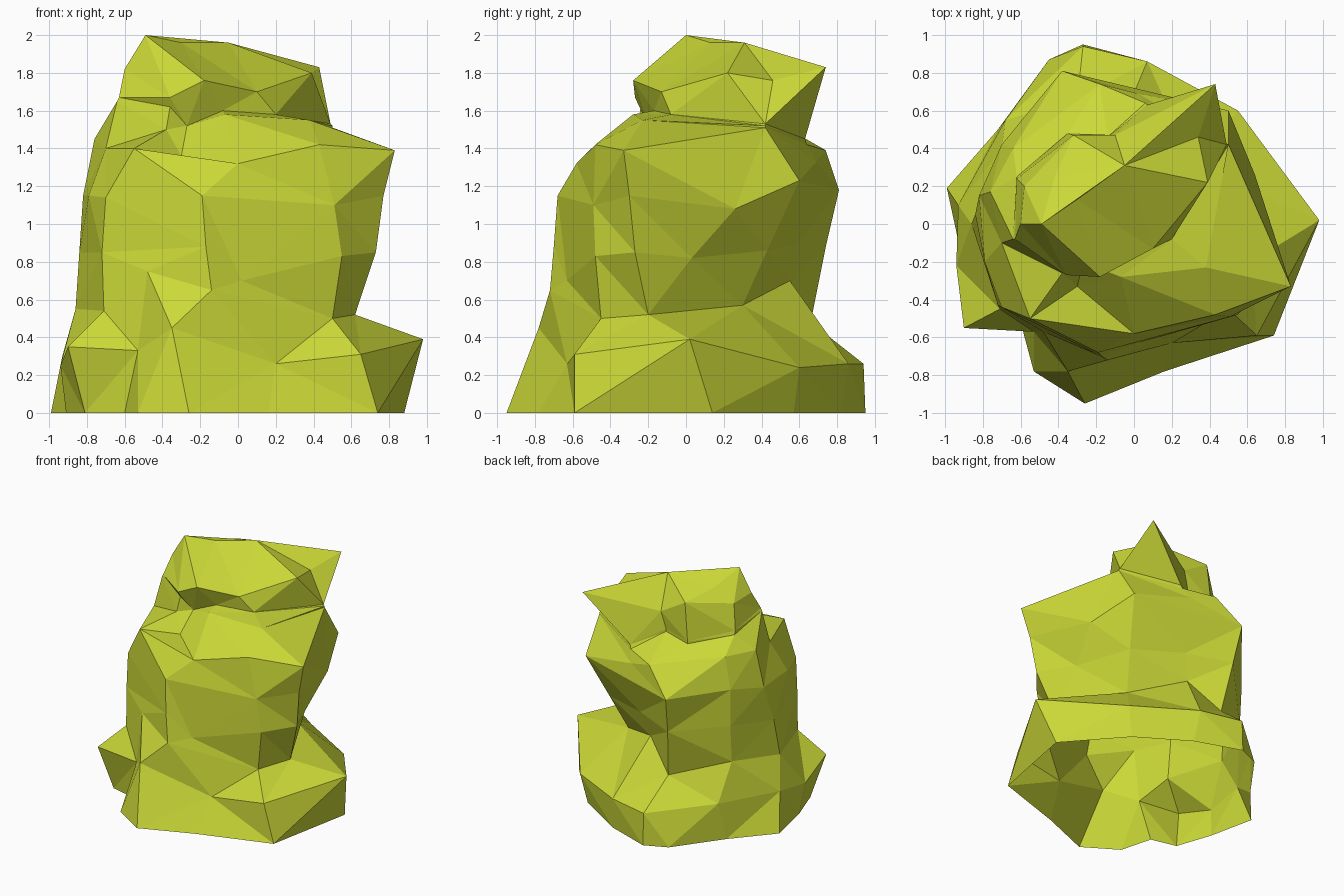
import bpy, math
from mathutils import Vector

olive = bpy.data.materials.new("yellow olive")
olive.diffuse_color = (0.60, 0.69, 0.038, 1)


def by_angle(ring):
    """Sort a ring counter-clockwise about its own middle."""
    cx = sum(p[0] for p in ring) / len(ring)
    cy = sum(p[1] for p in ring) / len(ring)
    return sorted((math.atan2(p[1] - cy, p[0] - cx) % math.tau, p) for p in ring)


def loft(name, rings, cap=False):
    """Stitch uneven rings together with triangles, lowest ring first."""
    verts, faces, prev = [], [], None
    for ring in rings:
        items = by_angle(ring)
        start = len(verts)
        verts += [Vector(p) for _, p in items]
        cur = [(a, start + k) for k, (a, _) in enumerate(items)]
        if prev:
            i = j = 0
            n, m = len(prev), len(cur)
            while i < n or j < m:
                a = prev[(i + 1) % n][0] + (math.tau if i + 1 >= n else 0)
                b = cur[(j + 1) % m][0] + (math.tau if j + 1 >= m else 0)
                lo, hi = prev[i % n][1], cur[j % m][1]
                lo2, hi2 = prev[(i + 1) % n][1], cur[(j + 1) % m][1]
                # follow the angle, but prefer the shorter diagonal when close
                step_low = a <= b
                if abs(a - b) < 0.45:
                    step_low = (verts[lo2] - verts[hi]).length <= (verts[hi2] - verts[lo]).length
                if j >= m or (i < n and step_low):
                    faces.append((lo, lo2, hi))
                    i += 1
                else:
                    faces.append((lo, hi2, hi))
                    j += 1
        prev = cur
    if cap:
        ids = [k for _, k in prev]
        faces += [(ids[0], ids[k], ids[k + 1]) for k in range(1, len(ids) - 1)]
    mesh = bpy.data.meshes.new(name)
    mesh.from_pydata(verts, [], faces)
    mesh.materials.append(olive)
    mesh.update()
    obj = bpy.data.objects.new(name, mesh)
    bpy.context.collection.objects.link(obj)


# outline on the ground (underside is open)
ground = [(x, y, 0) for x, y in (
    (.88, .14), (.5, .57), (.1, .82), (-.27, .95), (-.45, .87), (-.72, .5), (-.99, .19),
    (-.91, -.18), (-.81, -.47), (-.6, -.52), (-.53, -.78), (-.26, -.95), (.16, -.78), (.74, -.59))]
# widest line of the foot
bulge = [(.98, .02, .39), (.55, .6, .24), (.07, .86, .26), (-.27, .94, .26), (-.68, .55, .3),
         (-.93, .1, .3), (-.94, -.22, .25), (-.9, -.55, .35), (-.53, -.57, .33),
         (-.35, -.78, .45), (.2, -.63, .26), (.65, -.59, .31)]
# pinched line above the foot
waist = [(.62, -.2, .52), (.32, .3, .57), (-.06, .55, .7), (-.3, .66, .48), (-.7, .4, .6),
         (-.86, 0, .55), (-.71, -.45, .54), (-.48, -.57, .75), (-.14, -.72, .65), (.5, -.45, .5)]
loft("rock_foot", [ground, bulge, waist])

# middle of the rock and its shoulder ledge
belly = [(.73, -.27, .85), (.59, .03, .82), (.4, .43, .86), (0, .6, .9), (-.35, .74, .88), (-.7, .42, .9),
         (-.84, .05, .85), (-.72, -.43, .85), (-.17, -.7, .88), (.02, -.63, .7), (.55, -.48, .83)]
chest = [(.77, -.3, 1.15), (.64, .26, 1.08), (.5, .6, 1.23), (-.38, .81, 1.18), (-.7, .42, 1.2),
         (-.82, .15, 1.15), (-.79, -.2, 1.15), (-.7, -.44, 1.14), (-.19, -.68, 1.15), (.51, -.49, 1.1)]
shoulder = [(.83, -.33, 1.39), (.5, .42, 1.51), (.02, .69, 1.33), (-.18, .74, 1.39),
            (-.64, .4, 1.45), (-.76, .17, 1.45), (-.7, -.1, 1.4), (-.55, -.5, 1.4),
            (0, -.58, 1.32), (.43, -.48, 1.42)]
loft("rock_body", [waist, belly, chest, shoulder])

# leaning top with a shelf and a notch under the brow
shelf = [(.38, -.23, 1.55), (.5, .42, 1.52), (.06, .64, 1.42), (-.14, .46, 1.55), (-.35, .48, 1.51),
         (-.62, .25, 1.57), (-.64, -.08, 1.65), (-.38, -.26, 1.5), (-.3, -.33, 1.36), (-.07, -.28, 1.58)]
notch = [(.2, -.08, 1.58), (.49, .42, 1.53), (.07, .63, 1.45), (-.14, .46, 1.57), (-.35, .48, 1.53),
         (-.62, .24, 1.6), (-.63, -.08, 1.67), (-.36, -.24, 1.62), (-.27, -.2, 1.52), (-.08, -.17, 1.6)]
brow = [(.39, .22, 1.8), (.34, .46, 1.76), (.43, .74, 1.83), (-.1, .47, 1.71), (-.32, .47, 1.84),
        (-.58, .2, 1.8), (-.6, 0, 1.82), (-.36, -.27, 1.67), (-.18, -.28, 1.76), (.1, -.13, 1.7)]
crown = [(-.05, .31, 1.96), (-.3, .13, 1.96), (-.49, 0, 2), (-.42, .25, 1.9)]
loft("rock_head", [shoulder, shelf, notch, brow, crown], cap=True)
